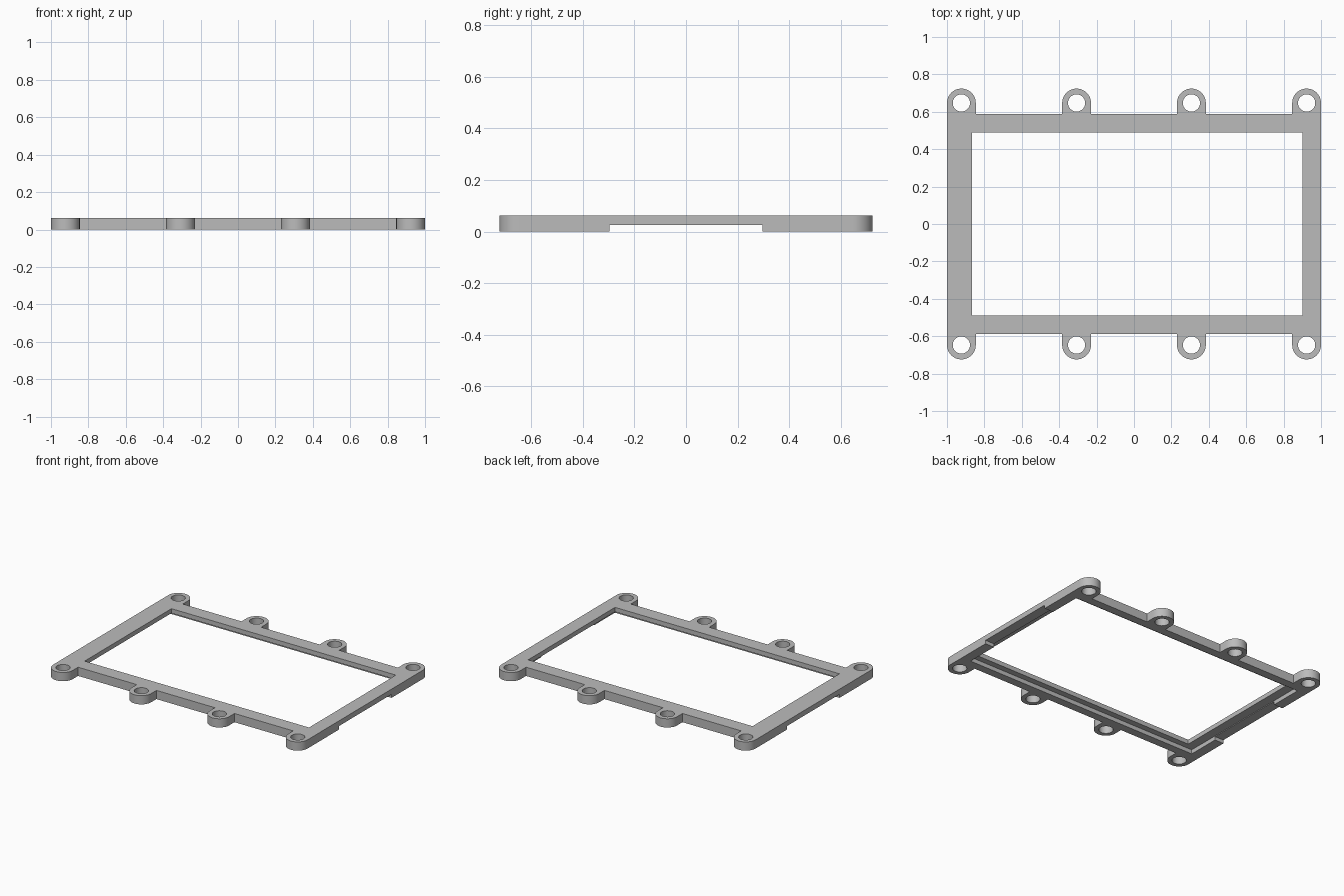
import bpy
import bmesh
from math import pi, cos, sin, radians

if "Cube" in bpy.data.objects:
    bpy.data.objects.remove(bpy.data.objects["Cube"], do_unlink=True)

HEIGHT = 0.062
HALF_Y = 0.588                      # half depth of the bare frame
TAB_X = (0.923, 0.307, -0.307, -0.923)
TAB_Y, TAB_R, HOLE_R = 0.647, 0.077, 0.046
ARC_STEPS = 24

grey = bpy.data.materials.new("plain_grey")
grey.use_nodes = True
colour = (0.5, 0.5, 0.5, 1)
grey.diffuse_color = colour
grey.node_tree.nodes["Principled BSDF"].inputs["Base Color"].default_value = colour


def extrude_outline(name, points, z0, z1):
    """Solid made by raising a flat outline from z0 to z1."""
    bm = bmesh.new()
    face = bm.faces.new([bm.verts.new((x, y, z0)) for x, y in points])
    top = bmesh.ops.extrude_face_region(bm, geom=[face])["geom"]
    verts = [v for v in top if isinstance(v, bmesh.types.BMVert)]
    bmesh.ops.translate(bm, verts=verts, vec=(0, 0, z1 - z0))
    bmesh.ops.recalc_face_normals(bm, faces=bm.faces[:])
    mesh = bpy.data.meshes.new(name)
    bm.to_mesh(mesh)
    bm.free()
    mesh.materials.append(grey)
    obj = bpy.data.objects.new(name, mesh)
    bpy.context.collection.objects.link(obj)
    return obj


def rectangle(x0, x1, y0, y1):
    return [(x0, y0), (x1, y0), (x1, y1), (x0, y1)]


def circle(cx, cy, r, steps):
    return [(cx + r * cos(2 * pi * i / steps), cy + r * sin(2 * pi * i / steps))
            for i in range(steps)]


# Outer outline: one long edge with four rounded tabs, then the same turned round
edge = []
for cx in TAB_X:
    edge.append((cx + TAB_R, HALF_Y))
    for i in range(ARC_STEPS + 1):
        a = pi * i / ARC_STEPS
        edge.append((cx + TAB_R * cos(a), TAB_Y + TAB_R * sin(a)))
    edge.append((cx - TAB_R, HALF_Y))
outline = edge + [(-x, -y) for x, y in edge]
frame = extrude_outline("frame", outline, 0, HEIGHT)

# Window, underside pocket, side notches and screw holes
cutters = [
    extrude_outline("window_cutter", rectangle(-0.865, 0.9, -0.488, 0.488), -0.1, 0.2),
    extrude_outline("pocket_cutter", rectangle(-0.93, 0.93, -0.53, 0.53), -0.1, 0.03),
    extrude_outline("notch_cutter", rectangle(-1.2, 1.2, -0.296, 0.296), -0.1, 0.025),
]
for cx in TAB_X:
    for side in (-1, 1):
        cutters.append(extrude_outline(
            "hole_cutter", circle(cx, side * TAB_Y, HOLE_R, 2 * ARC_STEPS), -0.1, 0.2))

bpy.ops.object.select_all(action="DESELECT")
frame.select_set(True)
bpy.context.view_layer.objects.active = frame
for cutter in cutters:
    cutter.hide_render = True
    cut = frame.modifiers.new("cut", "BOOLEAN")
    cut.operation = "DIFFERENCE"
    cut.solver = "EXACT"
    cut.object = cutter
    bpy.ops.object.modifier_apply(modifier=cut.name)
    bpy.data.objects.remove(cutter, do_unlink=True)

bpy.ops.object.shade_smooth_by_angle(angle=radians(30))
